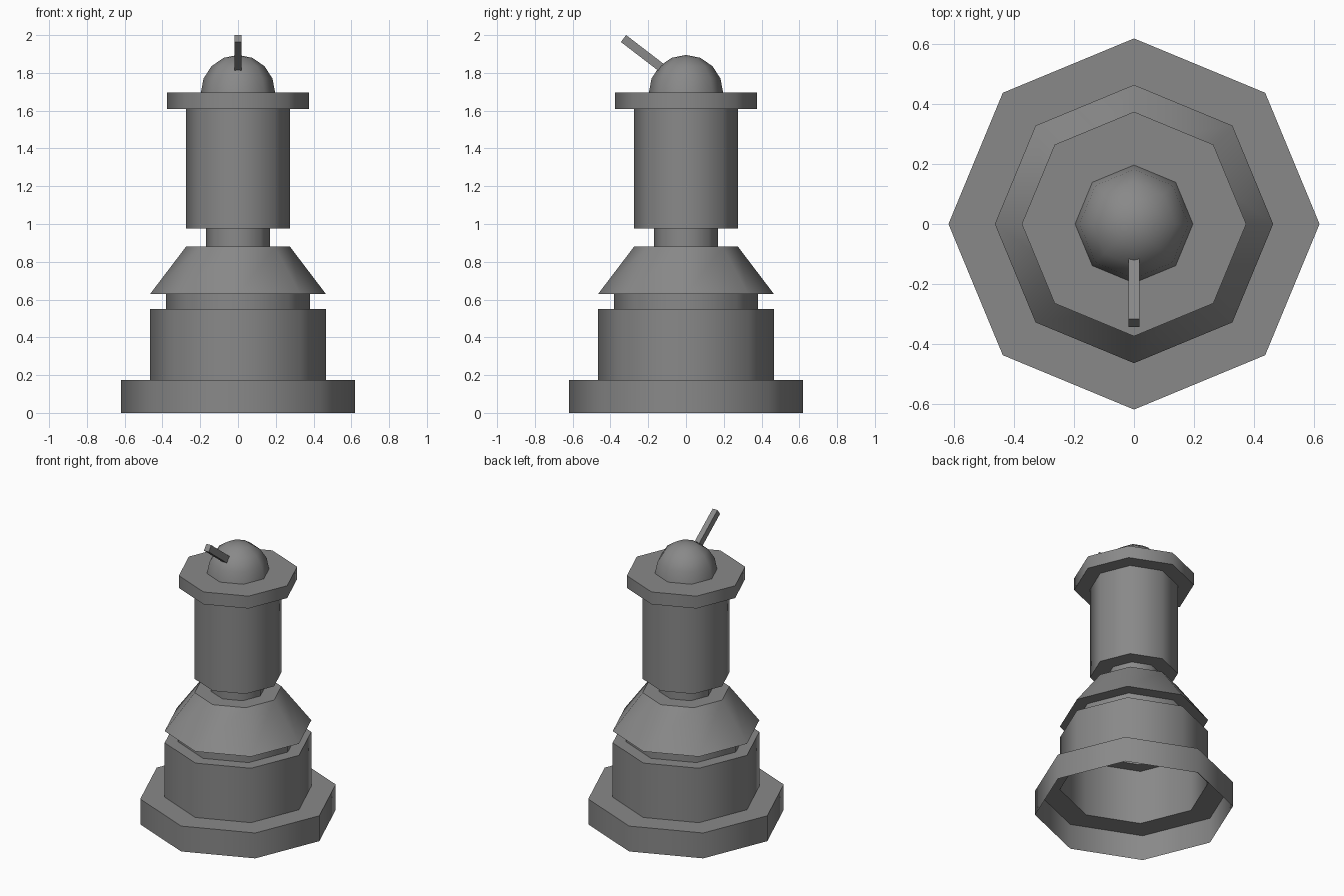
import bpy, bmesh, math
from mathutils import Vector

cube = bpy.data.objects.get("Cube")
if cube:
    bpy.data.objects.remove(cube, do_unlink=True)

SIDES = 8

grey = bpy.data.materials.new("plain_grey")
grey.use_nodes = True
colour = (0.25, 0.25, 0.25, 1)
grey.diffuse_color = colour
grey.node_tree.nodes["Principled BSDF"].inputs["Base Color"].default_value = colour


def finish(name, bm, smooth):
    mesh = bpy.data.meshes.new(name)
    bm.to_mesh(mesh)
    bm.free()
    mesh.materials.append(grey)
    obj = bpy.data.objects.new(name, mesh)
    bpy.context.collection.objects.link(obj)
    if smooth:
        bpy.ops.object.select_all(action='DESELECT')
        obj.select_set(True)
        bpy.context.view_layer.objects.active = obj
        bpy.ops.object.shade_smooth_by_angle(angle=math.radians(50))
    return obj


def lathe(name, profile):
    """Turn an open (radius, height) profile into an eight-sided shell."""
    bm = bmesh.new()
    rings = []
    for r, z in profile:
        if r < 0.001:
            rings.append([bm.verts.new((0, 0, z))] * SIDES)
        else:
            rings.append([bm.verts.new((r * math.cos(math.tau * i / SIDES),
                                        r * math.sin(math.tau * i / SIDES), z))
                          for i in range(SIDES)])
    for low, high in zip(rings, rings[1:]):
        for i in range(SIDES):
            j = (i + 1) % SIDES
            corners = [low[i], low[j], high[j], high[i]]
            bm.faces.new(list(dict.fromkeys(corners)))
    return finish(name, bm, True)


# Stacked hollow body, open underneath
lathe("base", [(0.62, 0), (0.62, 0.175), (0.465, 0.175)])
lathe("lower_body", [(0.465, 0.175), (0.465, 0.55), (0.38, 0.55)])
lathe("lower_neck", [(0.38, 0.55), (0.38, 0.63)])
lathe("skirt", [(0.38, 0.63), (0.465, 0.63), (0.275, 0.88), (0.17, 0.88)])
lathe("upper_neck", [(0.17, 0.88), (0.17, 0.975)])
lathe("column", [(0.17, 0.975), (0.275, 0.975), (0.275, 1.61)])
lathe("collar", [(0.275, 1.61), (0.375, 1.61), (0.375, 1.695), (0.197, 1.695)])

# Dome on the collar
dome_steps = 4
lathe("dome", [(0.197 * math.cos(a), 1.695 + 0.2 * math.sin(a))
               for a in (math.pi / 2 * k / dome_steps for k in range(dome_steps + 1))])

# Slanted square peg leaning forward out of the dome
start, tip = Vector((0, -0.09, 1.797)), Vector((0, -0.331, 1.982))
axis = tip - start
bm = bmesh.new()
bmesh.ops.create_cube(bm, size=1)
bmesh.ops.scale(bm, vec=(0.037, 0.046, axis.length), verts=bm.verts)
peg = finish("peg", bm, False)
peg.location = (start + tip) / 2
peg.rotation_euler.x = math.atan2(-axis.y, axis.z)
